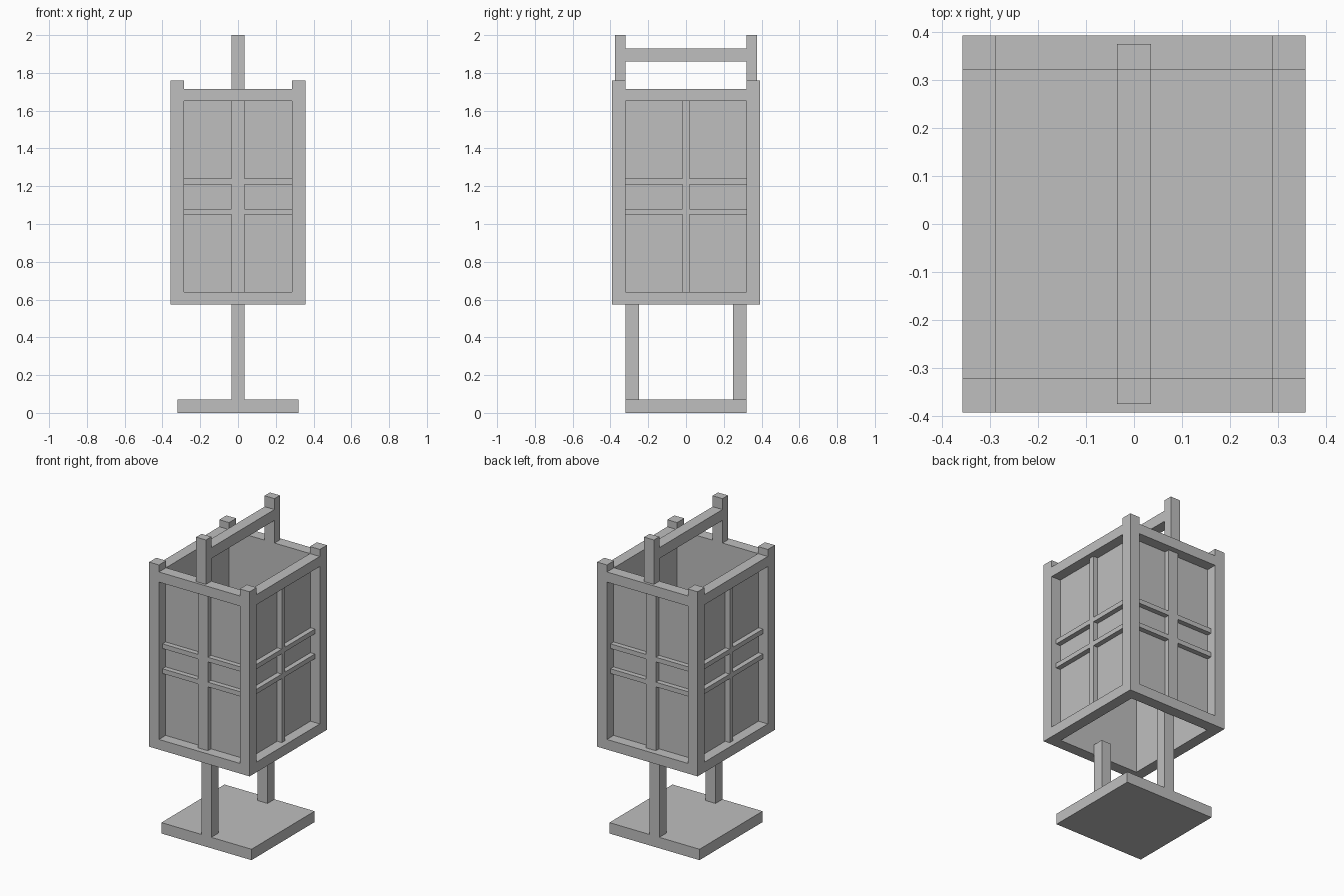
import bpy

cube = bpy.data.objects.get("Cube")
if cube:
    bpy.data.objects.remove(cube, do_unlink=True)

GREY = (0.52, 0.52, 0.52, 1)
mat = bpy.data.materials.new("plain_grey")
mat.use_nodes = True
mat.diffuse_color = GREY
mat.node_tree.nodes["Principled BSDF"].inputs["Base Color"].default_value = GREY


def box(name, x, y, z):
    """Box spanning the given (low, high) ranges."""
    spans = (x, y, z)
    bpy.ops.mesh.primitive_cube_add(size=1, location=[sum(s) / 2 for s in spans])
    ob = bpy.context.object
    ob.name = name
    ob.scale = [abs(b - a) for a, b in spans]
    bpy.ops.object.transform_apply(location=False, rotation=False, scale=True)
    ob.data.materials.append(mat)
    return ob


def side(s, low, high):
    """Mirror a range to the chosen side of the axis."""
    return tuple(sorted((s * low, s * high)))


def mid(half):
    return (-half, half)


# Main dimensions
XI, XO = 0.287, 0.357      # frame inner and outer, across
YI, YO = 0.32, 0.392       # frame inner and outer, front to back
BEAM = 0.035               # half width of a main beam
MUNTIN = 0.036             # depth of the window bars
SHEET = 0.004              # thickness of the panels
BOTTOM, TOP = 0.575, 1.715
SILL, HEAD = 0.64, 1.65    # opening limits
BARS = ((1.05, 1.08), (1.21, 1.24))

# Base plate
box("base_plate", mid(0.32), mid(YI), (0, 0.07))

for s, end in ((-1, "front"), (1, "back")):
    # Legs and handle uprights
    box(end + "_leg", mid(BEAM), side(s, 0.25, YI), (0.07, SILL))
    box(end + "_handle_post", mid(BEAM), side(s, YI, 0.375), (TOP, 2))

    # Corner posts
    for t, hand in ((-1, "right"), (1, "left")):
        box(f"{end}_{hand}_corner_post", side(t, XI, XO), side(s, YI, YO), (BOTTOM, 1.76))

    # Front and back rails, panel and window bars
    depth = side(s, YI, YO)
    box(end + "_bottom_rail", mid(XI), depth, (BOTTOM, SILL))
    box(end + "_top_rail", mid(XI), depth, (HEAD, TOP))
    box(end + "_panel", mid(XI), side(s, YI, YI + SHEET), (SILL, HEAD))
    depth = side(s, YI, YI + MUNTIN)
    box(end + "_upright_bar", mid(BEAM), depth, (SILL, HEAD))
    for t in (-1, 1):
        for z in BARS:
            box(end + "_cross_bar", side(t, BEAM, XI), depth, z)

for s, hand in ((-1, "right"), (1, "left")):
    # Side rails, panel and window bars
    depth = side(s, XI, XO)
    box(hand + "_bottom_rail", depth, mid(YI), (BOTTOM, SILL))
    box(hand + "_top_rail", depth, mid(YI), (HEAD, TOP))
    box(hand + "_panel", side(s, XI, XI + SHEET), mid(YI), (SILL, HEAD))
    depth = side(s, XI, XI + MUNTIN)
    box(hand + "_upright_bar", depth, mid(BEAM / 2), (SILL, HEAD))
    for t in (-1, 1):
        for z in BARS:
            box(hand + "_cross_bar", depth, side(t, BEAM / 2, YI), z)

# Carrying handle
box("handle_bar", mid(BEAM), mid(YI), (1.86, 1.93))
